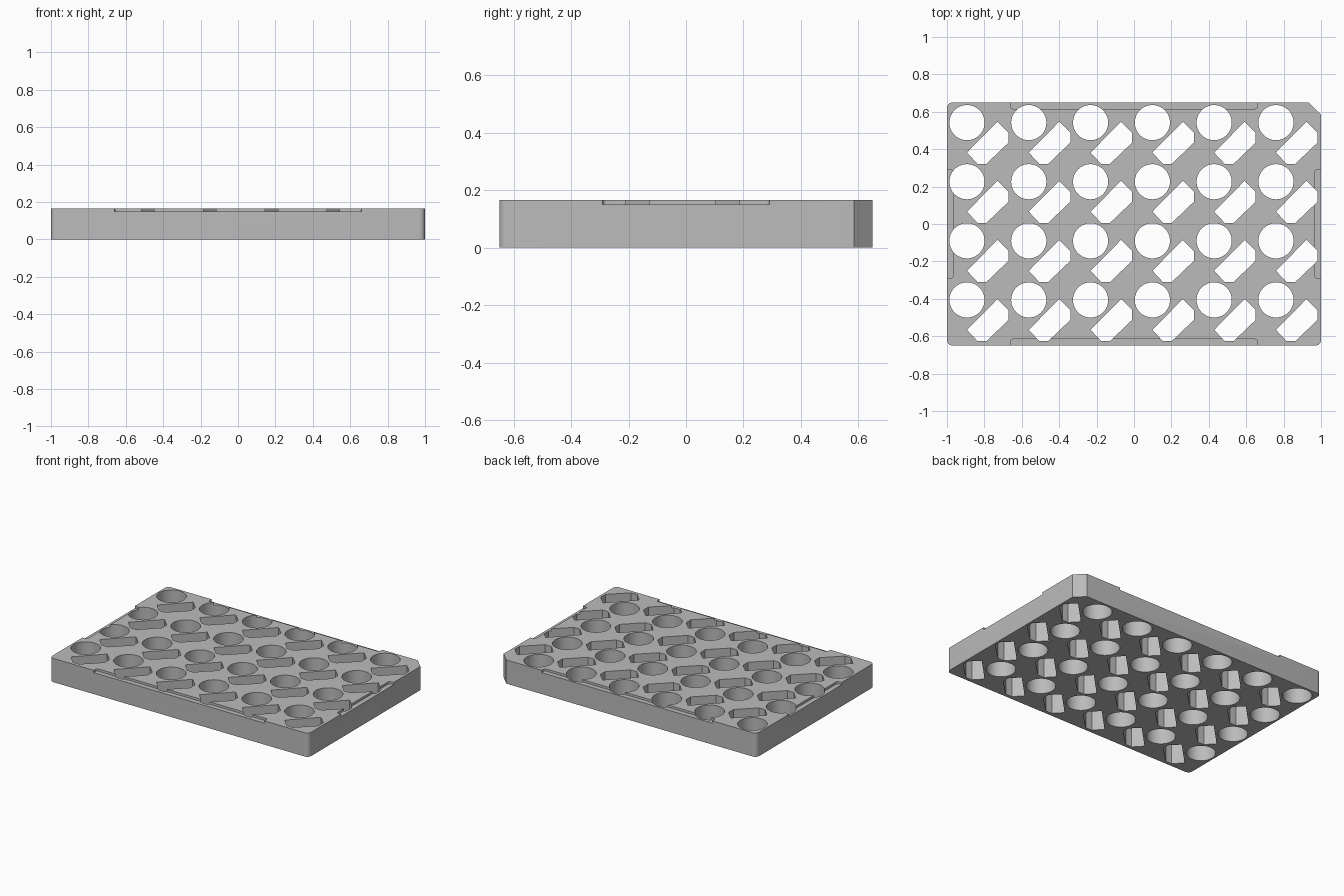
import bpy, bmesh, math
from mathutils import Vector

if "Cube" in bpy.data.objects:
    bpy.data.objects.remove(bpy.data.objects["Cube"], do_unlink=True)

HX, HY, H = 1.0, 0.65, 0.166
PITCH_X, PITCH_Y = 0.3304, 0.316
FIRST_X, FIRST_Y = -0.893, 0.542

grey = bpy.data.materials.new("light grey plastic")
grey.use_nodes = True
colour = (0.5, 0.5, 0.5, 1)
grey.diffuse_color = colour
grey.node_tree.nodes["Principled BSDF"].inputs["Base Color"].default_value = colour


def rounded(corners, radii, steps=6):
    """Outline with each corner rounded by its own radius (right angles)."""
    out = []
    n = len(corners)
    for i, r in enumerate(radii):
        p = Vector(corners[i])
        if r == 0:
            out.append(p)
            continue
        a = (Vector(corners[i - 1]) - p).normalized() * r
        b = (Vector(corners[(i + 1) % n]) - p).normalized() * r
        for k in range(steps + 1):
            t = math.pi / 2 * k / steps
            out.append(p + a * (1 - math.sin(t)) + b * (1 - math.cos(t)))
    return out


def prism(bm, outline, z0, z1):
    """Add a closed vertical prism from a counter-clockwise outline."""
    low = [bm.verts.new((p[0], p[1], z0)) for p in outline]
    top = [bm.verts.new((p[0], p[1], z1)) for p in outline]
    bm.faces.new(low[::-1])
    bm.faces.new(top)
    for i in range(len(low)):
        j = (i + 1) % len(low)
        bm.faces.new((low[i], low[j], top[j], top[i]))


def make_object(name, bm):
    bmesh.ops.recalc_face_normals(bm, faces=bm.faces)
    mesh = bpy.data.meshes.new(name)
    bm.to_mesh(mesh)
    bm.free()
    mesh.materials.append(grey)
    obj = bpy.data.objects.new(name, mesh)
    bpy.context.collection.objects.link(obj)
    return obj


# Solid block: three small rounded corners and one clipped corner
bm = bmesh.new()
clip, r = 0.066, 0.03
prism(bm, rounded([(-HX, -HY), (HX, -HY), (HX, HY - clip), (HX - clip, HY), (-HX, HY)],
                  [r, r, 0, 0, r]), 0, H)
rack = make_object("rack_block", bm)

# Round wells and diagonal slots, all the way through
bm = bmesh.new()
circle = [(0.094 * math.cos(2 * math.pi * k / 48), 0.094 * math.sin(2 * math.pi * k / 48))
          for k in range(48)]
slot = [(0, -0.16), (0.056, -0.22), (0.104, -0.22), (0.222, -0.107), (0.222, -0.054), (0.163, 0.005)]
for col in range(6):
    for row in range(4):
        cx, cy = FIRST_X + col * PITCH_X, FIRST_Y - row * PITCH_Y
        for shape in (circle, slot):
            prism(bm, [(cx + x, cy + y) for x, y in shape], -0.1, H + 0.1)
well_cutter = make_object("well_cutter", bm)

# Shallow ledges along the top edges, with rounded inner corners
bm = bmesh.new()
for half, edge, turn in ((0.66, HY, 0), (0.29, HX, 1), (0.66, HY, 2), (0.29, HX, 3)):
    inner = edge - 0.034
    outline = rounded([(-half, -edge - 0.1), (half, -edge - 0.1), (half, -inner), (-half, -inner)],
                      [0, 0, 0.014, 0.014])
    for _ in range(turn):
        outline = [(-p[1], p[0]) for p in outline]
    prism(bm, outline, 0.15, H + 0.1)
ledge_cutter = make_object("ledge_cutter", bm)

# Cut the block, then drop the cutters
bpy.ops.object.select_all(action="DESELECT")
bpy.context.view_layer.objects.active = rack
rack.select_set(True)
for cutter in (well_cutter, ledge_cutter):
    cutter.hide_render = True
    mod = rack.modifiers.new(cutter.name, "BOOLEAN")
    mod.operation = "DIFFERENCE"
    mod.solver = "EXACT"
    mod.object = cutter
    bpy.ops.object.modifier_apply(modifier=mod.name)
    bpy.data.objects.remove(cutter, do_unlink=True)
bpy.ops.object.shade_smooth_by_angle(angle=math.radians(30))
